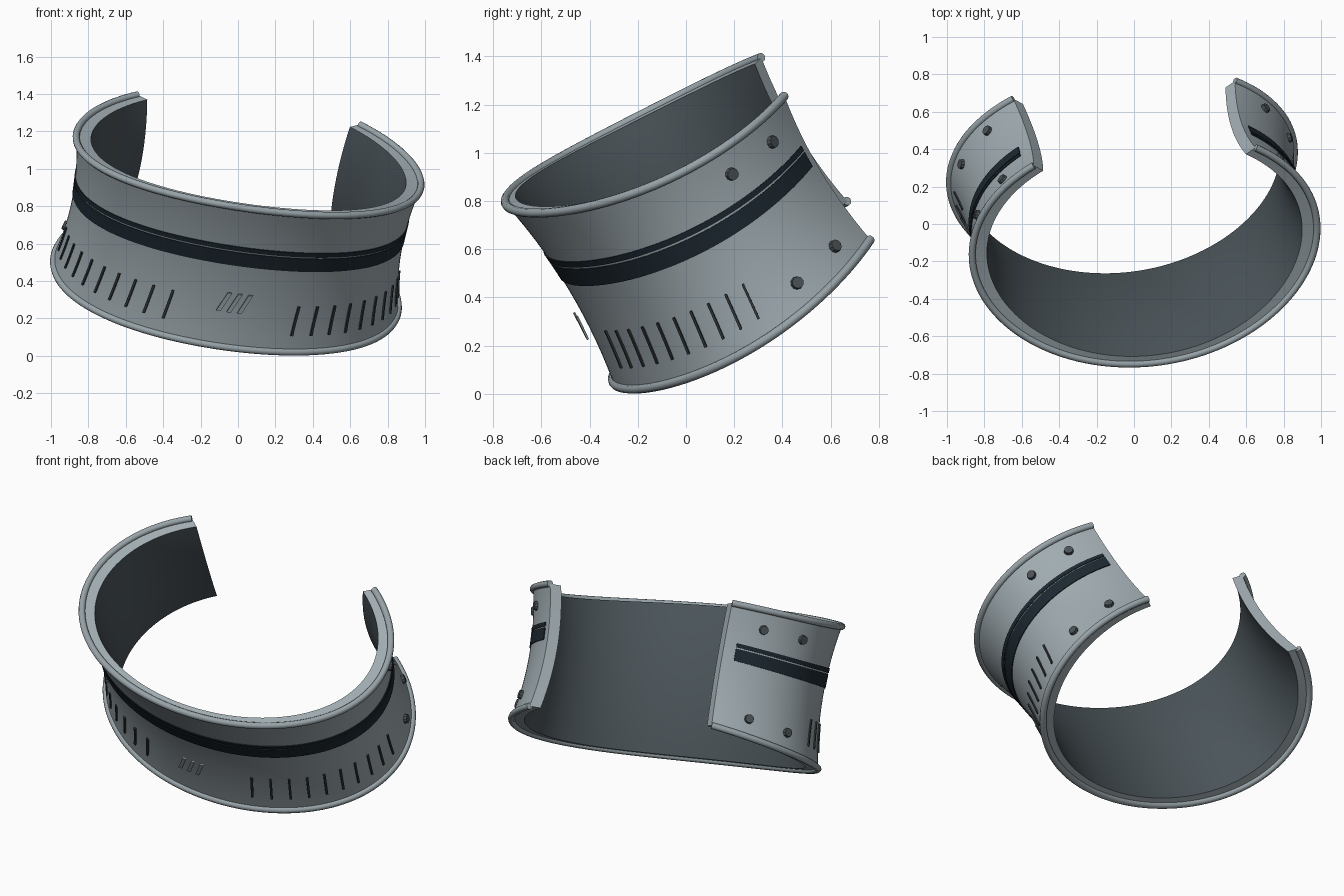
import bpy, bmesh
from math import sin, cos, radians
from mathutils import Vector

if "Cube" in bpy.data.objects:
    bpy.data.objects.remove(bpy.data.objects["Cube"], do_unlink=True)


def material(name, rgb):
    m = bpy.data.materials.new(name)
    m.use_nodes = True
    m.diffuse_color = (*rgb, 1)
    m.node_tree.nodes["Principled BSDF"].inputs["Base Color"].default_value = (*rgb, 1)
    return m


STEEL = material("pale steel", (0.35, 0.41, 0.44))
RIM = material("rim steel", (0.31, 0.365, 0.39))
LINING = material("dark lining", (0.07, 0.09, 0.102))
NAVY = material("stripe navy", (0.012, 0.021, 0.03))
CHARCOAL = material("tick charcoal", (0.03, 0.037, 0.04))
GUNMETAL = material("rivet gunmetal", (0.07, 0.085, 0.092))

# Tilted frame of the cuff: across, towards the opening, along the axis
AXIS = Vector((0.155, -0.52, 0.841)).normalized()
ACROSS = Vector((0.989, 0.08, -0.133))
ACROSS = (ACROSS - AXIS * ACROSS.dot(AXIS)).normalized()
BACK = AXIS.cross(ACROSS)
END = 140          # half sweep in degrees, measured from the front
LINER = -0.08      # inner face offset, thinner towards front and back


def surface(deg, f, off=0.0):
    """Point on the flared oval wall; f runs from lower rim to upper rim."""
    t = radians(deg)
    p = -cos(t)
    low = 0.153 + 0.039 * p + 0.071 * p * p
    high = 0.933 - 0.058 * p + 0.066 * p * p
    waist = 0.16 * f * (1 - f)
    depth = off * 0.6 if off == LINER else off
    return (ACROSS * (-0.09 + (0.933 - waist + off) * sin(t))
            + BACK * (0.459 + 0.01 * f + (0.691 - waist + depth) * p)
            + AXIS * (low + (high - low) * f))


def normal(deg, f):
    du = surface(deg + 1, f) - surface(deg - 1, f)
    dv = surface(deg, f + 0.02) - surface(deg, f - 0.02)
    return du.cross(dv).normalized()


def smooth(ob, angle=35):
    bpy.ops.object.select_all(action='DESELECT')
    ob.select_set(True)
    bpy.context.view_layer.objects.active = ob
    bpy.ops.object.shade_smooth_by_angle(angle=radians(angle))


def finish(bm, name, mats):
    bmesh.ops.recalc_face_normals(bm, faces=bm.faces)
    me = bpy.data.meshes.new(name)
    bm.to_mesh(me)
    bm.free()
    for m in mats:
        me.materials.append(m)
    ob = bpy.data.objects.new(name, me)
    bpy.context.collection.objects.link(ob)
    smooth(ob)


def slab(name, span, band, offs, mats, nt=1, nf=1, slant=0):
    """Closed curved plate on the wall, between two angles, heights and offsets."""
    bm = bmesh.new()
    layers = []
    for off in offs:
        layers.append([[bm.verts.new(surface(
            span[0] + (span[1] - span[0]) * i / nt + slant * (j / nf - 0.5),
            band[0] + (band[1] - band[0]) * j / nf, off))
            for j in range(nf + 1)] for i in range(nt + 1)])
    inner, outer = layers
    for i in range(nt):
        for j in range(nf):
            for k, g in enumerate(layers):
                face = bm.faces.new((g[i][j], g[i + 1][j], g[i + 1][j + 1], g[i][j + 1]))
                face.material_index = len(mats) - 1 if k == 0 else 0
        for j in (0, nf):
            bm.faces.new((inner[i][j], inner[i + 1][j], outer[i + 1][j], outer[i][j]))
    for i in (0, nt):
        for j in range(nf):
            bm.faces.new((inner[i][j], inner[i][j + 1], outer[i][j + 1], outer[i][j]))
    finish(bm, name, mats)


# Cuff wall with dark lining
slab("cuff_wall", (-END, END), (0, 1), (LINER, 0), [STEEL, LINING], 120, 14)

# Rounded beads along both rims
for name, f in (("lower_rim", 0), ("upper_rim", 1)):
    cu = bpy.data.curves.new(name, 'CURVE')
    cu.dimensions = '3D'
    cu.bevel_depth = 0.019
    cu.bevel_resolution = 3
    cu.use_fill_caps = True
    sp = cu.splines.new('POLY')
    count = 121
    sp.points.add(count - 1)
    for i, pt in enumerate(sp.points):
        pt.co = (*surface(-END + 2 * END * i / (count - 1), f), 1)
    cu.materials.append(RIM)
    ob = bpy.data.objects.new(name, cu)
    bpy.context.collection.objects.link(ob)
    bpy.ops.object.select_all(action='DESELECT')
    ob.select_set(True)
    bpy.context.view_layer.objects.active = ob
    bpy.ops.object.convert(target='MESH')
    smooth(bpy.context.view_layer.objects.active, 50)

# Double stripe round the waist
for name, band in (("wide_stripe", (0.56, 0.657)), ("narrow_stripe", (0.668, 0.7))):
    slab(name, (5 - END, END - 3), band, (-0.005, 0.005), [NAVY], 110, 2)

for side, s in (("left", 1), ("right", -1)):
    # Row of graduation ticks
    for i in range(10):
        a = s * (22.2 + 7.25 * i)
        slab(f"{side}_tick_{i + 1}", (a - 0.45, a + 0.45), (0.11, 0.308),
             (-0.005, 0.008), [CHARCOAL], 1, 4, slant=1.4)
    # Rivets near the opening
    for i, (a, f) in enumerate(((125, 0.85), (105, 0.85), (125, 0.142), (105, 0.142))):
        bm = bmesh.new()
        bmesh.ops.create_cone(bm, cap_ends=True, segments=10, radius1=0.029,
                              radius2=0.025, depth=0.03)
        n = normal(s * a, f)
        rot = n.to_track_quat('Z', 'Y')
        centre = surface(s * a, f) + n * 0.003
        for v in bm.verts:
            v.co = rot @ v.co + centre
        finish(bm, f"{side}_rivet_{i + 1}", [GUNMETAL])

# Three slanted raised bars at the front
for i in (-1, 0, 1):
    a = 3.5 * i
    slab(f"front_bar_{i + 2}", (a - 0.7, a + 0.7), (0.25, 0.38),
         (0.024, 0.033), [STEEL], 1, 2, slant=2.8)
